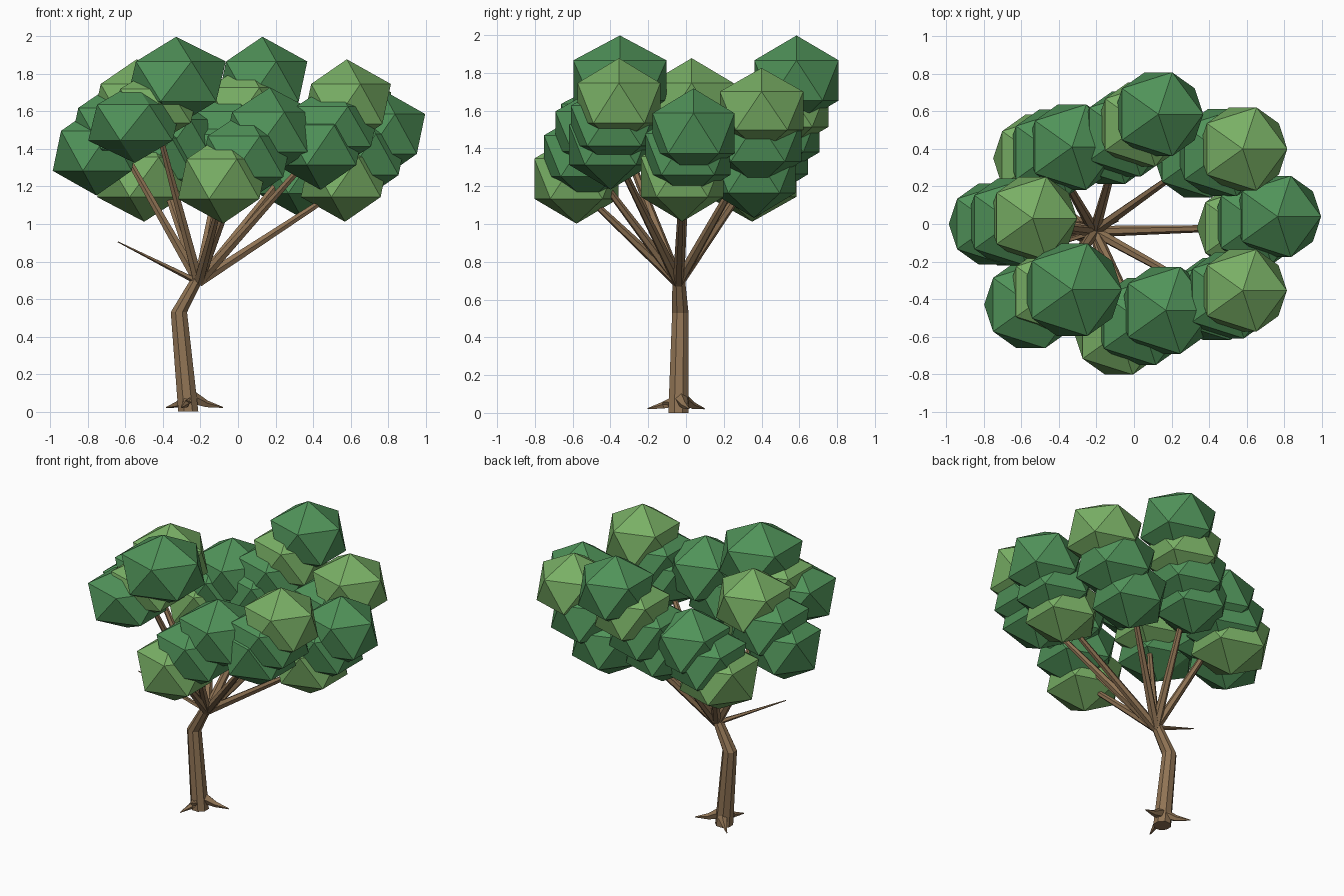
import bpy, bmesh, math
from mathutils import Vector

if "Cube" in bpy.data.objects:
    bpy.data.objects.remove(bpy.data.objects["Cube"])


def material(name, rgb):
    m = bpy.data.materials.new(name)
    m.diffuse_color = (*rgb, 1)
    m.use_nodes = True
    m.node_tree.nodes["Principled BSDF"].inputs["Base Color"].default_value = m.diffuse_color
    return m


BARK = material("bark", (0.28, 0.175, 0.09))
DARK = material("dark_leaf", (0.08, 0.29, 0.10))
LIGHT = material("light_leaf", (0.19, 0.43, 0.13))


def finish(bm, name, mat):
    bmesh.ops.recalc_face_normals(bm, faces=bm.faces)
    me = bpy.data.meshes.new(name)
    bm.to_mesh(me)
    bm.free()
    me.materials.append(mat)
    ob = bpy.data.objects.new(name, me)
    bpy.context.collection.objects.link(ob)


def tube(name, points, sides, flat=False):
    """Low-poly tapered limb through (x, y, z, radius) points."""
    bm = bmesh.new()
    ps = [Vector(p[:3]) for p in points]
    rings = []
    for i, p in enumerate(ps):
        d = (ps[min(i + 1, len(ps) - 1)] - ps[max(i - 1, 0)]).normalized()
        if flat:
            d = Vector((0, 0, 1))
        u = (Vector((0, 1, 0)) if abs(d.y) < 0.9 else Vector((1, 0, 0))).cross(d).normalized()
        v = d.cross(u)
        ring = []
        for k in range(sides):
            a = 2 * math.pi * (k + 0.5) / sides
            ring.append(bm.verts.new(p + (u * math.cos(a) + v * math.sin(a)) * points[i][3]))
        rings.append(ring)
    for a, b in zip(rings, rings[1:]):
        for k in range(sides):
            j = (k + 1) % sides
            bm.faces.new((a[k], a[j], b[j], b[k]))
    bm.faces.new(rings[0][::-1])
    bm.faces.new(rings[-1])
    finish(bm, name, BARK)


# Bent trunk
tube("trunk", [(-0.265, -0.04, 0.0, 0.058), (-0.315, -0.03, 0.53, 0.047),
               (-0.205, -0.04, 0.73, 0.035)], 8, flat=True)

# Three roots
for i in range(3):
    a = math.radians(15 + 120 * i)
    c, s = math.cos(a), math.sin(a)
    tube("root_%d" % i, [(-0.255 + r * c, -0.03 + r * s, z, w) for r, z, w in
                         ((0.02, 0.07, 0.035), (0.09, 0.04, 0.02), (0.18, 0.022, 0.003))], 5)

# Branches, from the fork to each bough
FORK = (-0.21, -0.04, 0.69)
ends = [(0.57, -0.02, 1.20), (0.34, 0.35, 1.38), (0.44, -0.40, 1.42),
        (0.02, -0.50, 1.30), (-0.08, -0.55, 1.17), (-0.44, -0.38, 1.56),
        (-0.64, 0.01, 1.44), (-0.44, 0.36, 1.35), (-0.07, 0.46, 1.42)]
for i, e in enumerate(ends):
    tube("branch_%d" % i, [(*FORK, 0.03), (*e, 0.015)], 6)
tube("bare_twig", [(*FORK, 0.018), (-0.64, -0.18, 0.905, 0.003)], 5)

# Leaf clusters, one list per bough: (x, y, z, is_light, width, height)
boughs = {
    "right": [(0.765, 0.04, 1.48, 0, 1.02, 1), (0.66, 0.01, 1.37, 0, 1.06, 1.03),
              (0.57, -0.02, 1.25, 1, 1.03, 1)],
    "back_right": [(0.58, 0.40, 1.60, 1, 1.04, 0.95), (0.47, 0.38, 1.44, 0, 1.09, 1.03),
                   (0.34, 0.36, 1.27, 0, 1.03, 1)],
    "front_right": [(0.58, -0.355, 1.64, 1, 1.03, 1), (0.51, -0.38, 1.52, 0, 1.08, 1),
                    (0.44, -0.40, 1.42, 0, 1.03, 1)],
    "front": [(0.17, -0.46, 1.49, 0, 1.09, 1), (0.04, -0.52, 1.36, 0, 1.09, 1.03),
              (-0.08, -0.58, 1.24, 1, 1.05, 1)],
    "front_left": [(-0.33, -0.35, 1.76, 0, 1.16, 1), (-0.44, -0.36, 1.63, 1, 1.02, 0.85),
                   (-0.55, -0.43, 1.54, 0, 1.09, 0.9)],
    "left": [(-0.54, 0.03, 1.64, 1, 1.04, 1), (-0.65, 0.01, 1.51, 0, 1.09, 1.03),
             (-0.755, 0.0, 1.39, 0, 1.02, 1)],
    "back_left": [(-0.33, 0.41, 1.45, 0, 1.07, 1), (-0.43, 0.38, 1.35, 0, 1.08, 1.03),
                  (-0.50, 0.35, 1.25, 1, 1.1, 1)],
    "back": [(0.13, 0.585, 1.76, 0, 1.05, 1), (0.04, 0.53, 1.62, 1, 1.05, 1),
             (-0.04, 0.48, 1.49, 0, 1.07, 1.03), (-0.12, 0.43, 1.37, 0, 1.02, 1)],
}
for bough, blobs in boughs.items():
    for i, (x, y, z, light, w, h) in enumerate(blobs):
        bm = bmesh.new()
        bmesh.ops.create_icosphere(bm, subdivisions=1, radius=1)
        bmesh.ops.scale(bm, vec=(0.255 * w, 0.25 * w, 0.238 * h), verts=bm.verts)
        bmesh.ops.translate(bm, vec=(x, y, z), verts=bm.verts)
        finish(bm, "%s_leaves_%d" % (bough, i), LIGHT if light else DARK)
